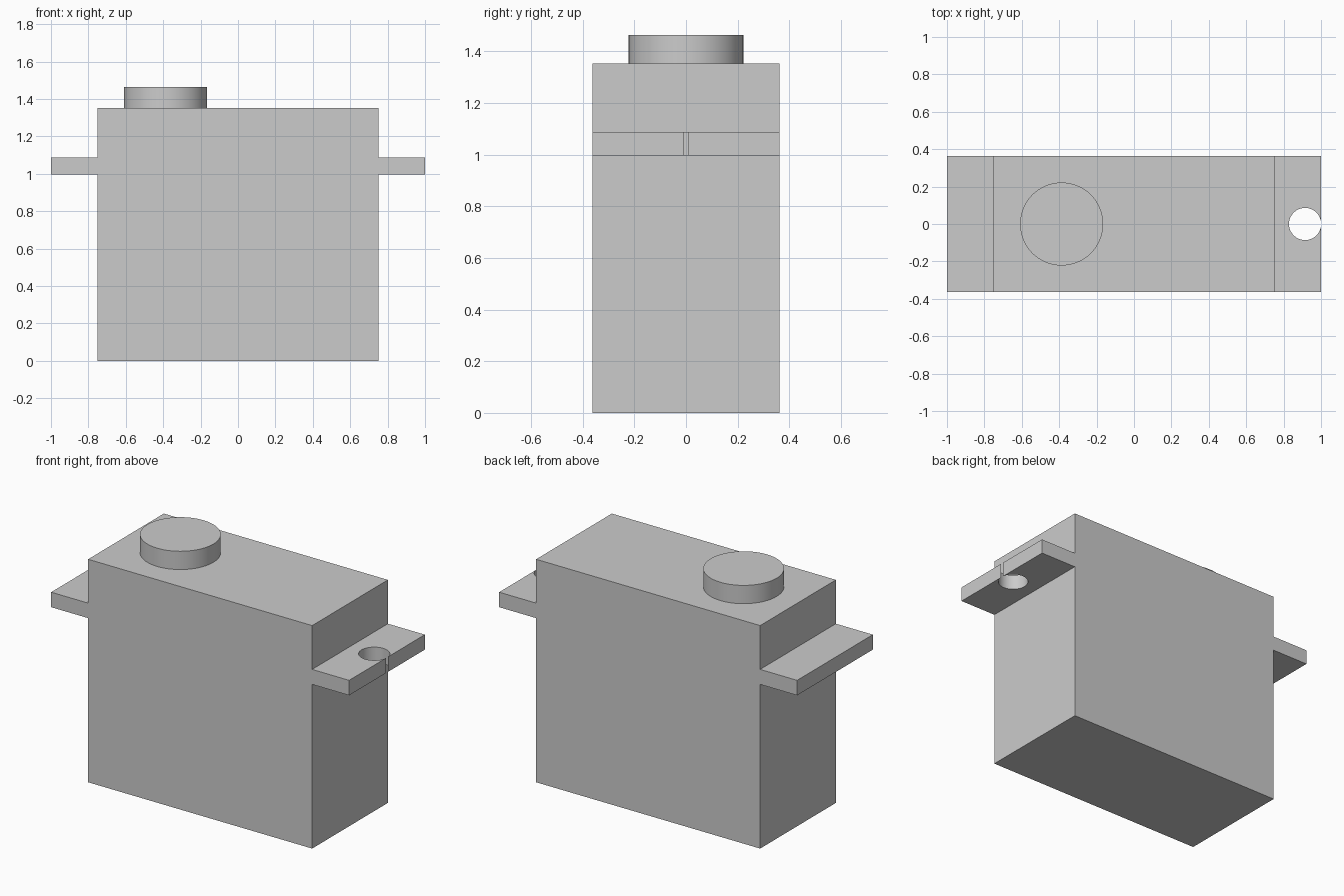
import bpy
import bmesh
from math import radians

HALF_W, HALF_D, TOP = 0.752, 0.363, 1.353
EAR_LOW, EAR_HIGH = 0.996, 1.087

cube = bpy.data.objects.get("Cube")
if cube:
    bpy.data.objects.remove(cube, do_unlink=True)

grey = bpy.data.materials.new("plain_grey")
grey.use_nodes = True
grey.diffuse_color = (0.6, 0.6, 0.6, 1)
grey.node_tree.nodes["Principled BSDF"].inputs["Base Color"].default_value = (0.6, 0.6, 0.6, 1)


def cylinder(name, x, radius, low, high):
    bpy.ops.mesh.primitive_cylinder_add(vertices=64, radius=radius, depth=high - low,
                                        location=(x, 0, (low + high) / 2))
    obj = bpy.context.object
    obj.name = name
    obj.data.materials.append(grey)
    bpy.ops.object.shade_smooth_by_angle(angle=radians(30))
    return obj


# Case with two mounting ears: mirrored outline, extruded front to back
half = [(HALF_W, 0), (HALF_W, EAR_LOW), (1, EAR_LOW),
        (1, EAR_HIGH), (HALF_W, EAR_HIGH), (HALF_W, TOP)]
outline = half + [(-x, z) for x, z in reversed(half)]
bm = bmesh.new()
face = bm.faces.new([bm.verts.new((x, -HALF_D, z)) for x, z in outline])
extruded = bmesh.ops.extrude_face_region(bm, geom=[face])
bmesh.ops.translate(bm, vec=(0, 2 * HALF_D, 0),
                    verts=[g for g in extruded["geom"] if isinstance(g, bmesh.types.BMVert)])
bmesh.ops.recalc_face_normals(bm, faces=bm.faces)
mesh = bpy.data.meshes.new("case")
bm.to_mesh(mesh)
bm.free()
mesh.materials.append(grey)
case = bpy.data.objects.new("case", mesh)
bpy.context.collection.objects.link(case)

# Screw hole through the left ear, just breaking its outer edge
cutter = cylinder("screw_hole_cutter", 0.9145, 0.086, EAR_LOW - 0.1, EAR_HIGH + 0.1)
cutter.hide_render = True
cutter.hide_set(True)
hole = case.modifiers.new("screw_hole", "BOOLEAN")
hole.operation = "DIFFERENCE"
hole.solver = "EXACT"
hole.object = cutter

# Round output boss on top
cylinder("output_boss", -0.387, 0.222, TOP - 0.02, 1.464)
